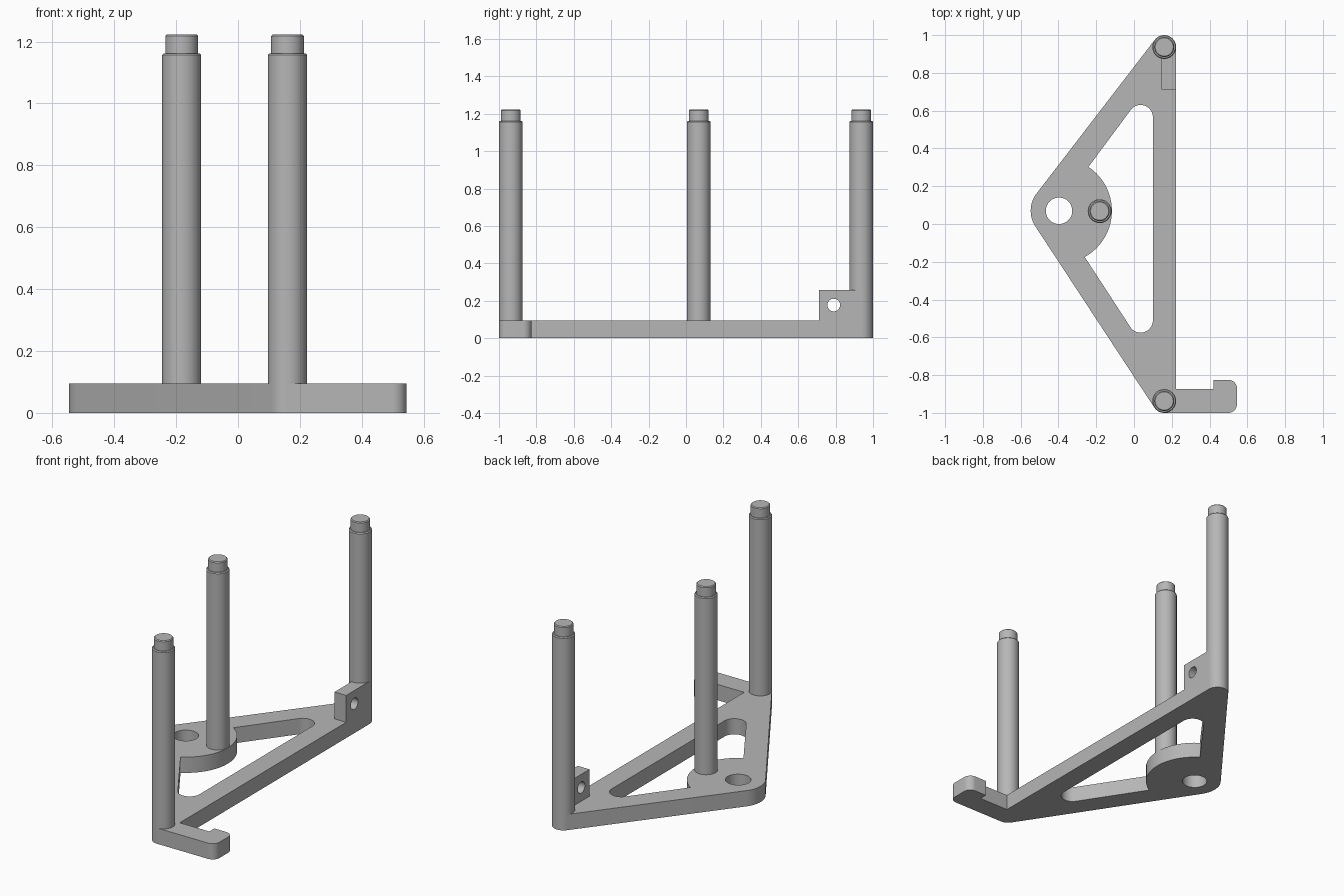
import bpy, bmesh
from math import cos, sin, tau, radians, pi
from mathutils import Matrix
from mathutils.geometry import convex_hull_2d

cube = bpy.data.objects.get("Cube")
if cube:
    bpy.data.objects.remove(cube, do_unlink=True)

grey = bpy.data.materials.new("plain_grey")
grey.use_nodes = True
colour = (0.47, 0.47, 0.47, 1)
grey.diffuse_color = colour
grey.node_tree.nodes["Principled BSDF"].inputs["Base Color"].default_value = colour

BASE_H = 0.095
POST_R = 0.063
BACK, FRONT, MIDDLE = (0.16, 0.937), (0.16, -0.937), (-0.182, 0.068)
PIVOT = (-0.397, 0.07)


def arc(centre, r, start=0, sweep=tau, steps=64):
    """Points along an arc; a full circle leaves out the repeated end."""
    count = steps if sweep == tau else steps + 1
    return [(centre[0] + r * cos(start + sweep * i / steps),
             centre[1] + r * sin(start + sweep * i / steps)) for i in range(count)]


def hull(*circles):
    """Outline wrapped tightly round several circles."""
    pts = [p for c, r in circles for p in arc(c, r)]
    return [pts[i] for i in convex_hull_2d(pts)]


def finish(name, bm):
    bmesh.ops.recalc_face_normals(bm, faces=bm.faces)
    mesh = bpy.data.meshes.new(name)
    bm.to_mesh(mesh)
    bm.free()
    mesh.materials.append(grey)
    ob = bpy.data.objects.new(name, mesh)
    bpy.context.collection.objects.link(ob)
    return ob


def prism(name, outline, z0, z1):
    bm = bmesh.new()
    face = bm.faces.new([bm.verts.new((x, y, z0)) for x, y in outline])
    ext = bmesh.ops.extrude_face_region(bm, geom=[face])["geom"]
    verts = [v for v in ext if isinstance(v, bmesh.types.BMVert)]
    bmesh.ops.translate(bm, vec=(0, 0, z1 - z0), verts=verts)
    return finish(name, bm)


def activate(ob):
    bpy.ops.object.select_all(action='DESELECT')
    ob.select_set(True)
    bpy.context.view_layer.objects.active = ob


def cut(ob, cutter):
    activate(ob)
    mod = ob.modifiers.new("cut", 'BOOLEAN')
    mod.operation, mod.solver, mod.object = 'DIFFERENCE', 'EXACT', cutter
    bpy.ops.object.modifier_apply(modifier=mod.name)
    bpy.data.objects.remove(cutter, do_unlink=True)


def smooth(ob):
    activate(ob)
    bpy.ops.object.shade_smooth_by_angle(angle=radians(30))


# Triangular base with a window that leaves a round pad at the pivot
base = prism("base_frame", hull((BACK, POST_R), (FRONT, POST_R), (PIVOT, 0.15)), 0, BASE_H)
window = prism("window_cutter",
               hull(((0.035, 0.565), 0.065), ((0.035, -0.51), 0.065), ((-0.405, 0.065), 0.01)),
               -0.1, 0.2)
cut(window, prism("pad_cutter", arc(PIVOT, 0.28, steps=96), -0.2, 0.3))
cut(base, window)
cut(base, prism("pivot_cutter", arc(PIVOT, 0.07), -0.1, 0.2))
smooth(base)

# Hook arm on the front corner
r = 0.045
outline = ([(0.16, -1.0)] + arc((0.545 - r, -1.0 + r), r, -pi / 2, pi / 2, 12)
           + arc((0.545 - r, -0.825 - r), r, 0, pi / 2, 12)
           + [(0.42, -0.825), (0.42, -0.873), (0.16, -0.873)])
smooth(prism("hook_arm", outline, 0, BASE_H))

# Drilled lug beside the back post
lug = prism("drilled_lug", [(0.145, 0.712), (0.223, 0.712), (0.223, 0.937), (0.145, 0.937)],
            BASE_H, 0.257)
bm = bmesh.new()
bmesh.ops.create_cone(bm, cap_ends=True, segments=32, radius1=0.034, radius2=0.034, depth=0.4,
                      matrix=Matrix.Translation((0.18, 0.79, 0.177)) @ Matrix.Rotation(pi / 2, 4, 'Y'))
cut(lug, finish("lug_cutter", bm))
smooth(lug)

# Posts: turned from a stepped profile with a narrower tip
for name, (x, y) in (("back_post", BACK), ("front_post", FRONT), ("middle_post", MIDDLE)):
    profile = [(0, BASE_H), (POST_R, BASE_H), (POST_R, 1.157), (POST_R - 0.005, 1.162),
               (0.053, 1.162), (0.053, 1.218), (0.048, 1.223), (0, 1.223)]
    bm = bmesh.new()
    verts = [bm.verts.new((px, 0, pz)) for px, pz in profile]
    edges = [bm.edges.new(pair) for pair in zip(verts, verts[1:])]
    bmesh.ops.spin(bm, geom=verts + edges, cent=(0, 0, 0), axis=(0, 0, 1),
                   angle=tau, steps=64, use_merge=True)
    bmesh.ops.remove_doubles(bm, verts=bm.verts, dist=0.0005)
    post = finish(name, bm)
    post.location = (x, y, 0)
    smooth(post)
